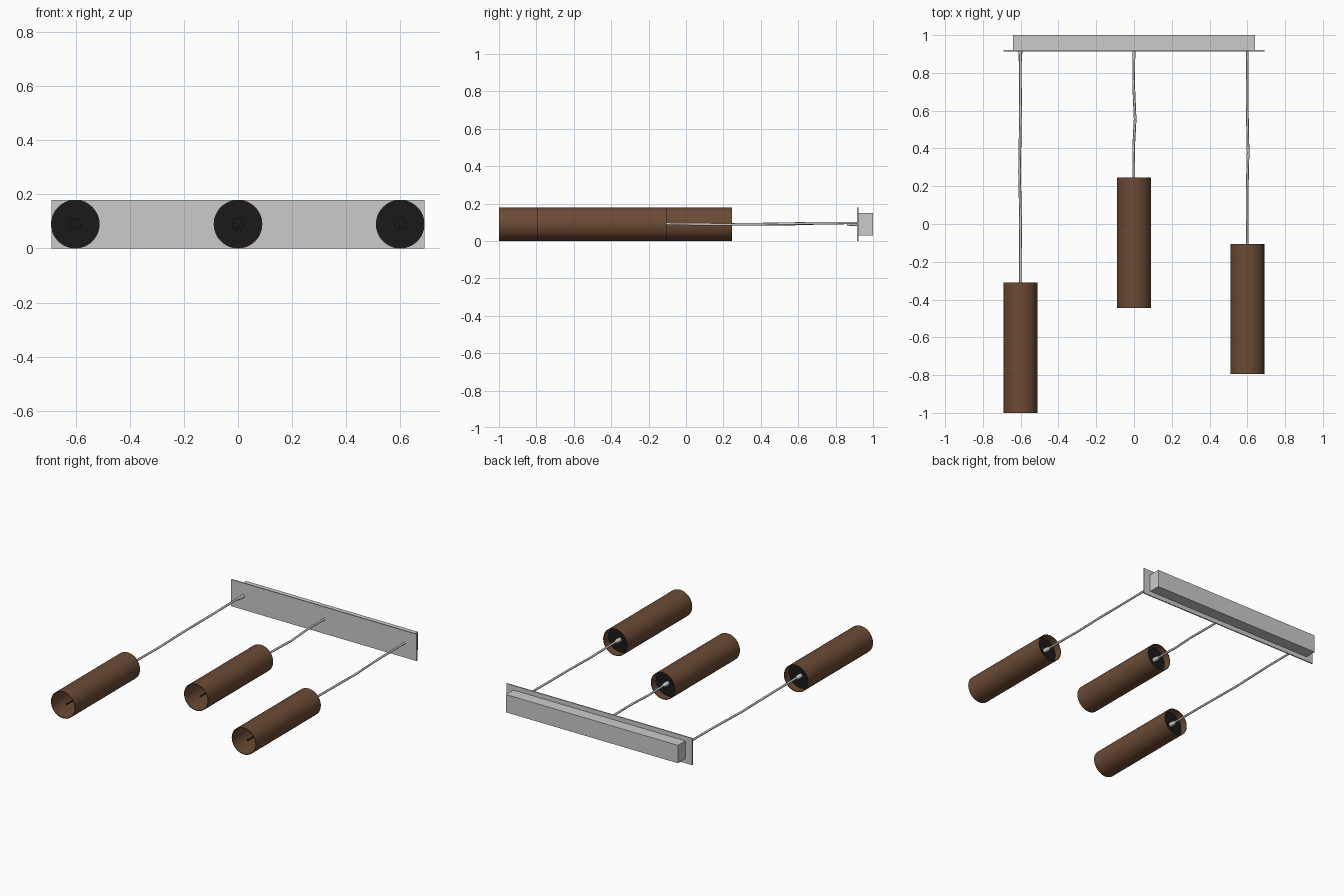
import bpy, bmesh, math
from mathutils import Matrix

if "Cube" in bpy.data.objects:
    bpy.data.objects.remove(bpy.data.objects["Cube"])

ZC, R, LENGTH = 0.09, 0.09, 0.69


def material(name, rgb):
    m = bpy.data.materials.new(name)
    m.diffuse_color = (*rgb, 1)
    m.use_nodes = True
    m.node_tree.nodes["Principled BSDF"].inputs["Base Color"].default_value = m.diffuse_color
    return m


brown = material("brown_metal", (0.15, 0.07, 0.035))
black = material("black_plastic", (0.01, 0.01, 0.01))


def finish(name, bm, mat=None, smooth=False):
    mesh = bpy.data.meshes.new(name)
    bmesh.ops.recalc_face_normals(bm, faces=bm.faces)
    bm.to_mesh(mesh)
    bm.free()
    ob = bpy.data.objects.new(name, mesh)
    bpy.context.collection.objects.link(ob)
    if mat:
        mesh.materials.append(mat)
    if smooth:
        bpy.ops.object.select_all(action='DESELECT')
        ob.select_set(True)
        bpy.context.view_layer.objects.active = ob
        bpy.ops.object.shade_smooth_by_angle(angle=math.radians(35))
    return ob


def box(name, x0, x1, y0, y1, z0, z1, mat=None):
    bm = bmesh.new()
    m = (Matrix.Translation(((x0 + x1) / 2, (y0 + y1) / 2, (z0 + z1) / 2))
         @ Matrix.Diagonal((x1 - x0, y1 - y0, z1 - z0, 1)))
    bmesh.ops.create_cube(bm, size=1, matrix=m)
    return finish(name, bm, mat)


def lathe(name, profile, x, mat=None, z=ZC, closed=False, sides=48):
    """Spin (radius, y) points around the lamp axis, which runs along y."""
    bm = bmesh.new()
    rings = [[bm.verts.new((x + r * math.cos(math.tau * i / sides), y,
                            z + r * math.sin(math.tau * i / sides)))
              for i in range(sides)] for r, y in profile]
    pairs = list(zip(rings, rings[1:]))
    if closed:
        pairs.append((rings[-1], rings[0]))
    else:
        bm.faces.new(rings[0])
        bm.faces.new(rings[-1])
    for a, b in pairs:
        for i in range(sides):
            j = (i + 1) % sides
            bm.faces.new((a[i], a[j], b[j], b[i]))
    return finish(name, bm, mat, True)


def cable(name, points, radius):
    cu = bpy.data.curves.new(name, 'CURVE')
    cu.dimensions = '3D'
    cu.bevel_depth = radius
    cu.bevel_resolution = 1
    cu.use_fill_caps = True
    sp = cu.splines.new('POLY')
    sp.points.add(len(points) - 1)
    for p, co in zip(sp.points, points):
        p.co = (*co, 1)
    ob = bpy.data.objects.new(name, cu)
    bpy.context.collection.objects.link(ob)


# ceiling canopy: wide thin plate with a narrower housing behind it
box("canopy_plate", -0.69, 0.69, 0.913, 0.921, 0, 0.18)
box("canopy_housing", -0.64, 0.64, 0.921, 1.0, 0.03, 0.15)

# three pendants at staggered heights: (name, x, open end y, cable bend)
for name, x, y0, bend in (("left", -0.602, -1.0, -0.004),
                          ("middle", 0.0, -0.445, 0.006),
                          ("right", 0.6, -0.795, 0.004)):
    y1 = y0 + LENGTH
    disc = y1 - 0.05

    # open tubular shade
    ri = R - 0.004
    lathe(name + "_shade", [(R, y0), (R, y1), (ri, y1), (ri, y0)],
          x, brown, closed=True)

    # recessed black disc, socket and thin inner rod
    lathe(name + "_inner_disc", [(ri, disc - 0.012), (ri, disc)], x, black)
    lathe(name + "_socket", [(0.022, disc - 0.1), (0.022, disc - 0.012)],
          x, black, sides=24)
    lathe(name + "_inner_rod", [(0.005, y0 + 0.04), (0.005, disc - 0.1)],
          x, black, z=ZC - 0.01, sides=12)

    # cable grip at the shade and gland at the canopy
    lathe(name + "_cable_grip", [(0.014, disc), (0.014, disc + 0.03),
                                 (0.008, disc + 0.05)], x, sides=16)
    if name == "left":
        lathe(name + "_gland", [(0.008, 0.86), (0.011, 0.913)], x, sides=16)

    # slightly bent cable
    shape = ((0, 0, 0), (0.3, -0.3, -0.004), (0.5, 1, -0.003),
             (0.75, -0.3, 0.002), (1, 0, 0.004))
    cable(name + "_cable",
          [(x + bend * s, disc + (0.914 - disc) * t, ZC + 0.002 + dz)
           for t, s, dz in shape], 0.007)
